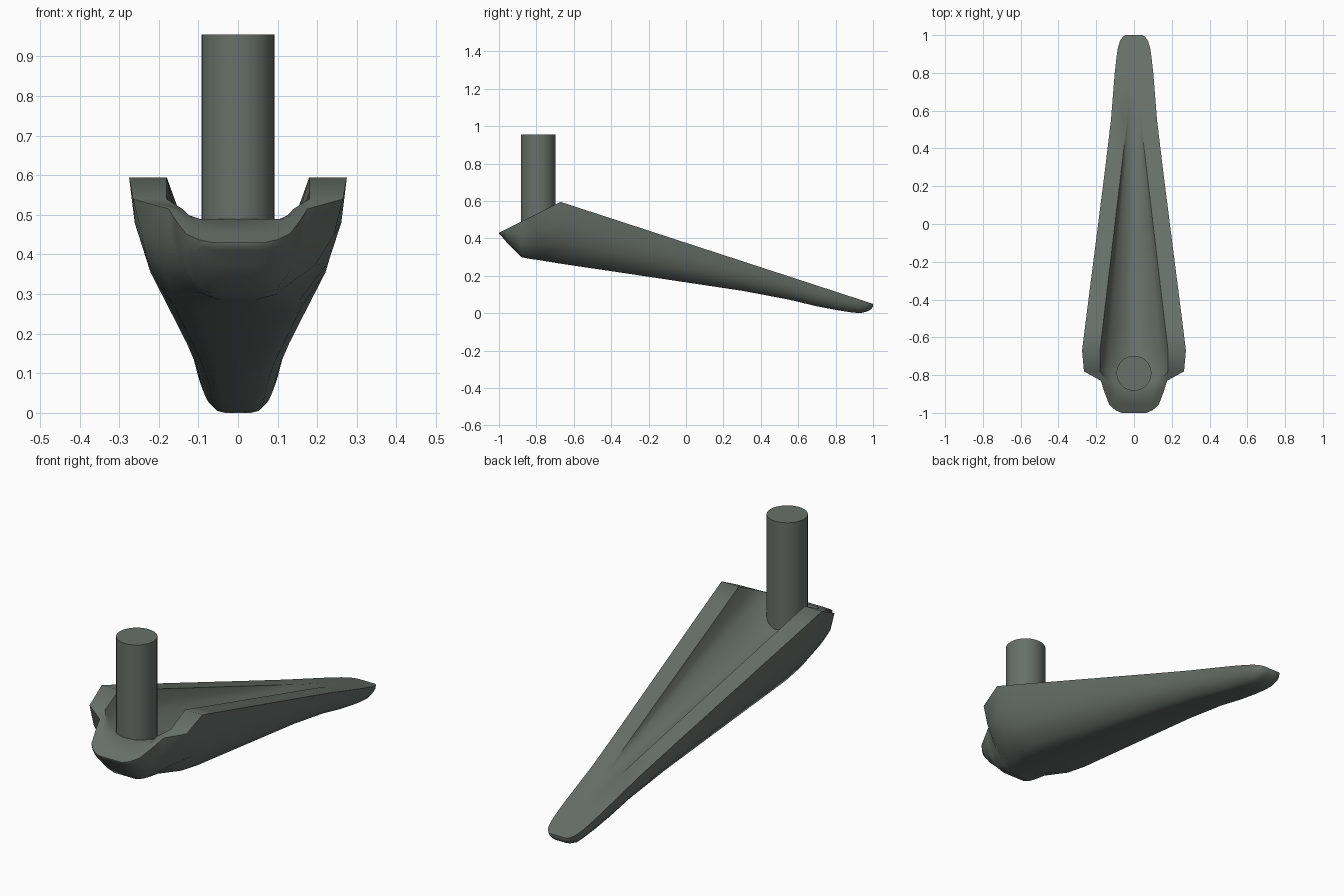
import bpy, bmesh, math

if "Cube" in bpy.data.objects:
    bpy.data.objects.remove(bpy.data.objects["Cube"])

# One flat grey-green colour
grey = bpy.data.materials.new("grey_green")
grey.diffuse_color = (0.138, 0.162, 0.147, 1)
grey.use_nodes = True
grey.node_tree.nodes["Principled BSDF"].inputs["Base Color"].default_value = grey.diffuse_color

# Hull stations: y, underside height, half width, pinch of the lower side
STATIONS = [
    (-1.0, .425, .065, 1), (-.985, .41, .10, 1), (-.955, .375, .132, 1),
    (-.88, .30, .16, 1), (-.83, .29, .175, 1.1), (-.78, .283, .265, 1.9),
    (-.67, .265, .275, 1.15), (-.55, .247, .26, 1), (-.4, .225, .241, 1),
    (0, .165, .19, 1), (.3, .12, .152, 1), (.55, .073, .122, 1),
    (.7, .037, .110, 1), (.8, .018, .102, 1), (.88, .005, .093, 1),
    (.93, 0, .086, 1), (.97, .01, .074, 1), (.99, .022, .06, 1), (1.0, .035, .046, 1),
]


def section(y, low, w, pinch):
    """Closed ring: flared underside, flat rim and hollowed trough."""
    if y < -.67:                       # sloping heel
        top = .43 + .5 * (y + 1)
        depth = .185 * max(0, (y + .88) / .21)
        rim = min(.18, .8 * w)
    else:                              # long straight rim
        t = max(0, (.6 - y) / 1.27)
        top = .595 - (y + .67) * .3263
        depth = .185 * t
        rim = .03 + .15 * t
    h = top - low
    half = [(a ** pinch * w, low + b * h) for a, b in
            ((0, 0), (.38, 0), (.62, .07), (.85, .35), (.955, .65), (1, 1))]
    half += [(rim * a, top - depth * b) for a, b in
             ((1, 0), (.9, .35), (.75, .58), (.5, .78), (.25, .94), (0, 1))]
    mirrored = [(-x, z) for x, z in half[-2:0:-1]]
    return [(x, y, z) for x, z in half + mirrored]


def finish(bm, name, angle):
    bmesh.ops.recalc_face_normals(bm, faces=bm.faces)
    mesh = bpy.data.meshes.new(name)
    bm.to_mesh(mesh)
    bm.free()
    mesh.materials.append(grey)
    ob = bpy.data.objects.new(name, mesh)
    bpy.context.collection.objects.link(ob)
    bpy.ops.object.select_all(action='DESELECT')
    ob.select_set(True)
    bpy.context.view_layer.objects.active = ob
    bpy.ops.object.shade_smooth_by_angle(angle=math.radians(angle))
    return ob


# Hull lofted through the stations
bm = bmesh.new()
rings = [[bm.verts.new(p) for p in section(*s)] for s in STATIONS]
for a, b in zip(rings, rings[1:]):
    n = len(a)
    for i in range(n):
        j = (i + 1) % n
        bm.faces.new((a[i], a[j], b[j], b[i]))
bm.faces.new(rings[0])
bm.faces.new(rings[-1])
finish(bm, "hull", 55)

# Upright post standing in the trough
bm = bmesh.new()
bmesh.ops.create_cone(bm, cap_ends=True, segments=32, radius1=.0925, radius2=.0925, depth=.6)
bmesh.ops.translate(bm, verts=bm.verts, vec=(0, -.79, .655))
finish(bm, "post", 40)
